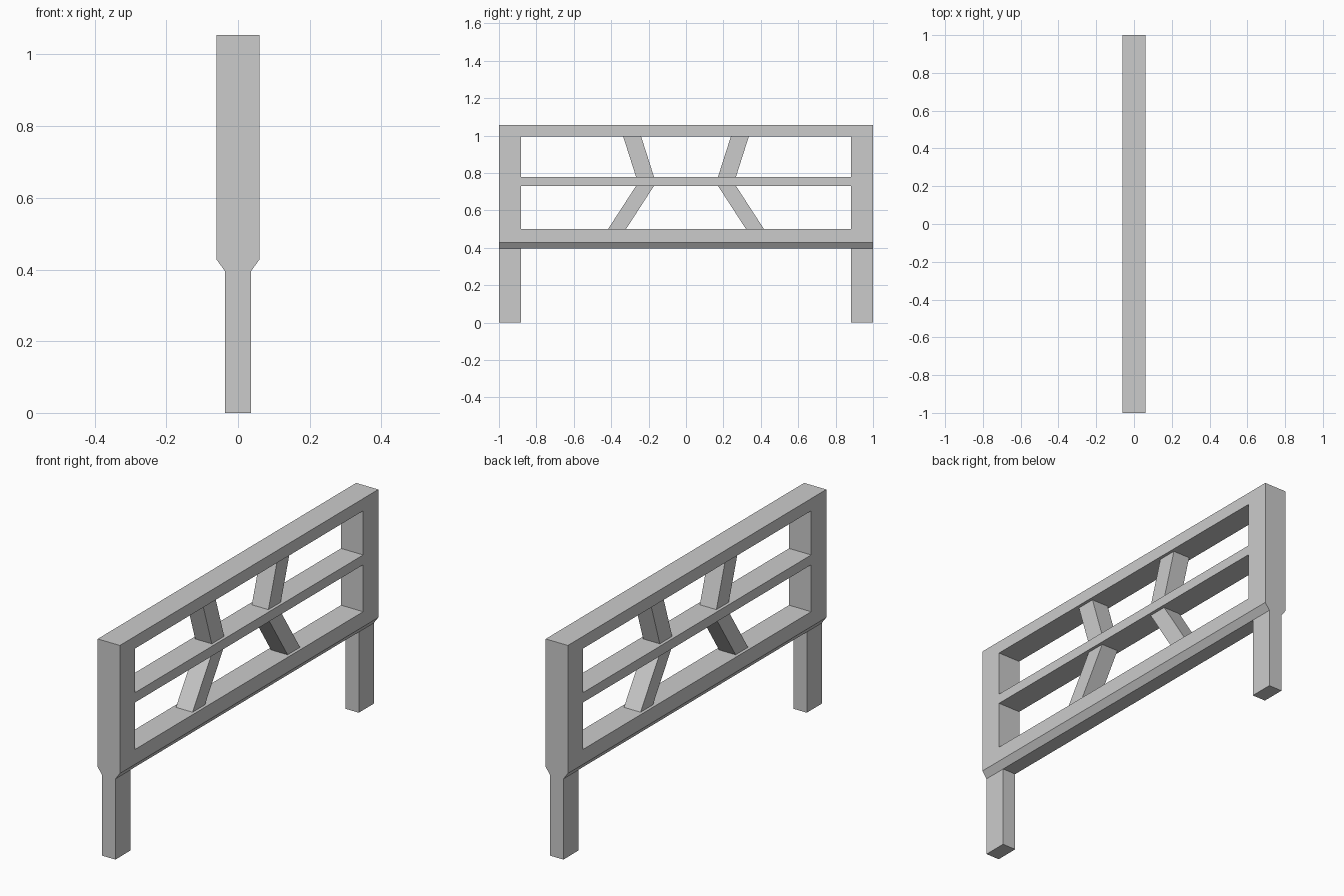
import bpy, bmesh
from mathutils import Vector

if "Cube" in bpy.data.objects:
    bpy.data.objects.remove(bpy.data.objects["Cube"])

HALF = 0.06       # half depth of the frame
LEG = 0.036       # half depth of the legs
BRACE = 0.045     # half depth of the braces
INNER = 0.883     # inner face of the end posts


def prism(name, points, direction):
    """Closed solid made by sweeping a planar outline along a vector."""
    bm = bmesh.new()
    face = bm.faces.new([bm.verts.new(p) for p in points])
    ext = bmesh.ops.extrude_face_region(bm, geom=[face], use_keep_orig=True)
    verts = [g for g in ext["geom"] if isinstance(g, bmesh.types.BMVert)]
    bmesh.ops.translate(bm, verts=verts, vec=Vector(direction))
    bmesh.ops.recalc_face_normals(bm, faces=bm.faces[:])
    mesh = bpy.data.meshes.new(name)
    bm.to_mesh(mesh)
    bm.free()
    obj = bpy.data.objects.new(name, mesh)
    bpy.context.collection.objects.link(obj)
    return obj


def slab(name, outline, half):
    """Outline in (y, z), swept symmetrically through the depth."""
    return prism(name, [(-half, y, z) for y, z in outline], (2 * half, 0, 0))


def rect(y0, y1, z0, z1):
    return [(y0, z0), (y1, z0), (y1, z1), (y0, z1)]


# Frame: panel with a tapered underside
section = [(-LEG, 0.395), (LEG, 0.395), (HALF, 0.428),
           (HALF, 1.055), (-HALF, 1.055), (-HALF, 0.428)]
frame = prism("frame", [(x, -1, z) for x, z in section], (0, 2, 0))

# Two window openings leave the posts and the three rails
for label, z0, z1 in (("lower", 0.501, 0.731), ("upper", 0.779, 0.995)):
    cutter = slab(label + "_opening_cutter", rect(-INNER, INNER, z0, z1), 0.2)
    cutter.hide_render = True
    mod = frame.modifiers.new(label + "_opening", 'BOOLEAN')
    mod.operation = 'DIFFERENCE'
    mod.solver = 'EXACT'
    mod.object = cutter
    bpy.context.view_layer.objects.active = frame
    bpy.ops.object.modifier_apply(modifier=mod.name)
    bpy.data.objects.remove(cutter)

# Legs and slanted braces, mirrored left and right
for side, s in (("left", -1), ("right", 1)):
    slab(side + "_leg", rect(s * INNER, s, 0, 0.395), LEG)
    upper = [(0.171, 0.779), (0.267, 0.779), (0.336, 0.995), (0.240, 0.995)]
    lower = [(0.320, 0.501), (0.416, 0.501), (0.267, 0.731), (0.171, 0.731)]
    slab(side + "_upper_brace", [(s * y, z) for y, z in upper], BRACE)
    slab(side + "_lower_brace", [(s * y, z) for y, z in lower], BRACE)
